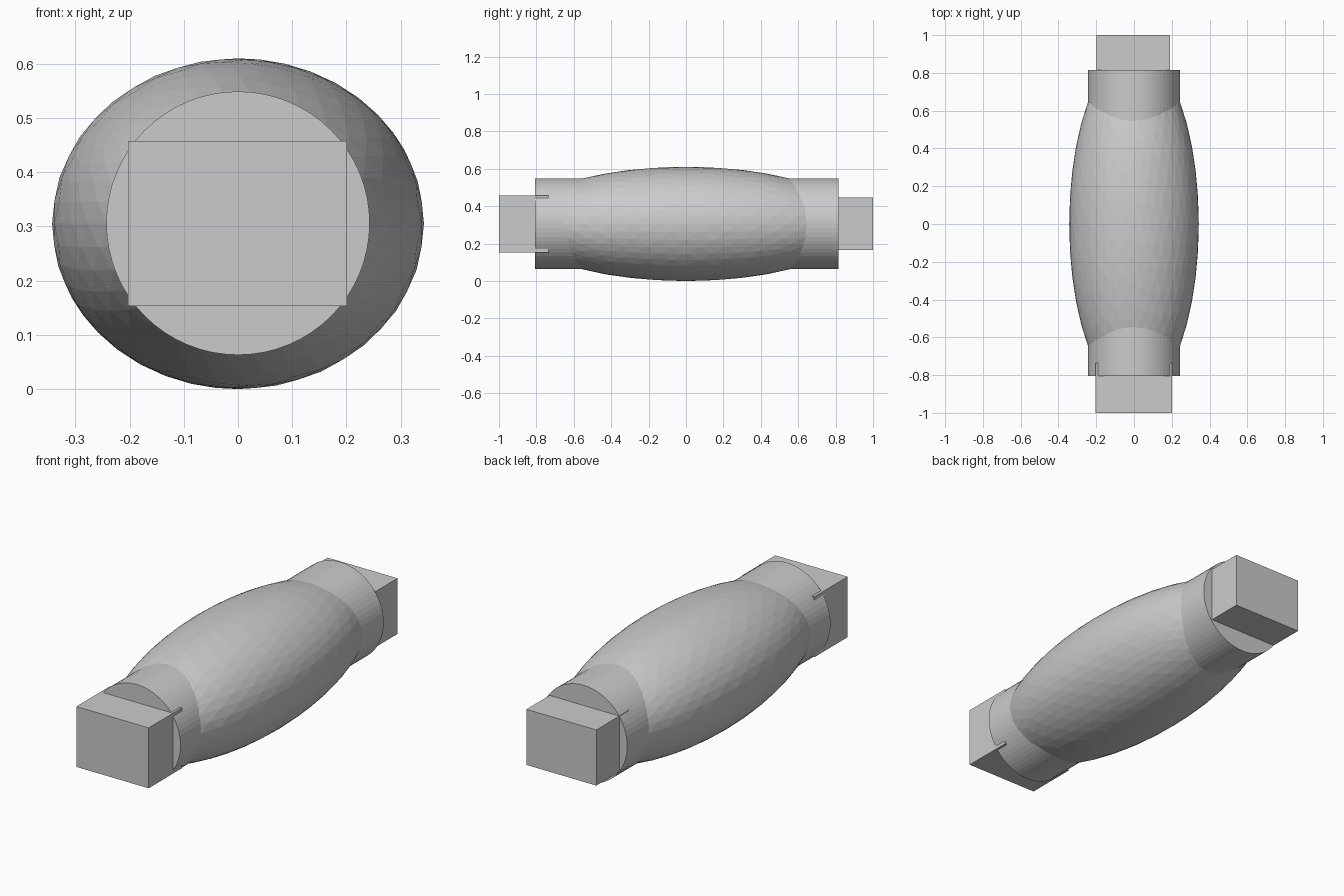
import bpy
from math import pi

if "Cube" in bpy.data.objects:
    bpy.data.objects.remove(bpy.data.objects["Cube"])

MID_Z = 0.305  # height of the long axis


def block(name, x0, x1, y0, y1, z0, z1):
    bpy.ops.mesh.primitive_cube_add(
        size=1, location=((x0 + x1) / 2, (y0 + y1) / 2, (z0 + z1) / 2))
    ob = bpy.context.object
    ob.name = name
    ob.scale = (x1 - x0, y1 - y0, z1 - z0)
    bpy.ops.object.transform_apply(location=False, rotation=False, scale=True)
    return ob


# Bulging faceted body, flattened slightly in height
bpy.ops.mesh.primitive_ico_sphere_add(subdivisions=4, radius=1, location=(0, 0, MID_Z))
body = bpy.context.object
body.name = "barrel_body"
body.scale = (0.343, 0.918, 0.305)
bpy.ops.object.transform_apply(location=False, rotation=False, scale=True)

# Round core that shows as a collar at each end
bpy.ops.mesh.primitive_cylinder_add(
    vertices=64, radius=0.243, depth=1.622,
    location=(0, 0.005, MID_Z + 0.001), rotation=(pi / 2, 0, 0))
bpy.context.object.name = "core_collar"

# Square end blocks; the front one's corners poke through the collar
block("front_block", -0.203, 0.201, -1.0, -0.735, 0.153, 0.458)
block("back_block", -0.199, 0.191, 0.74, 1.0, 0.166, 0.447)
